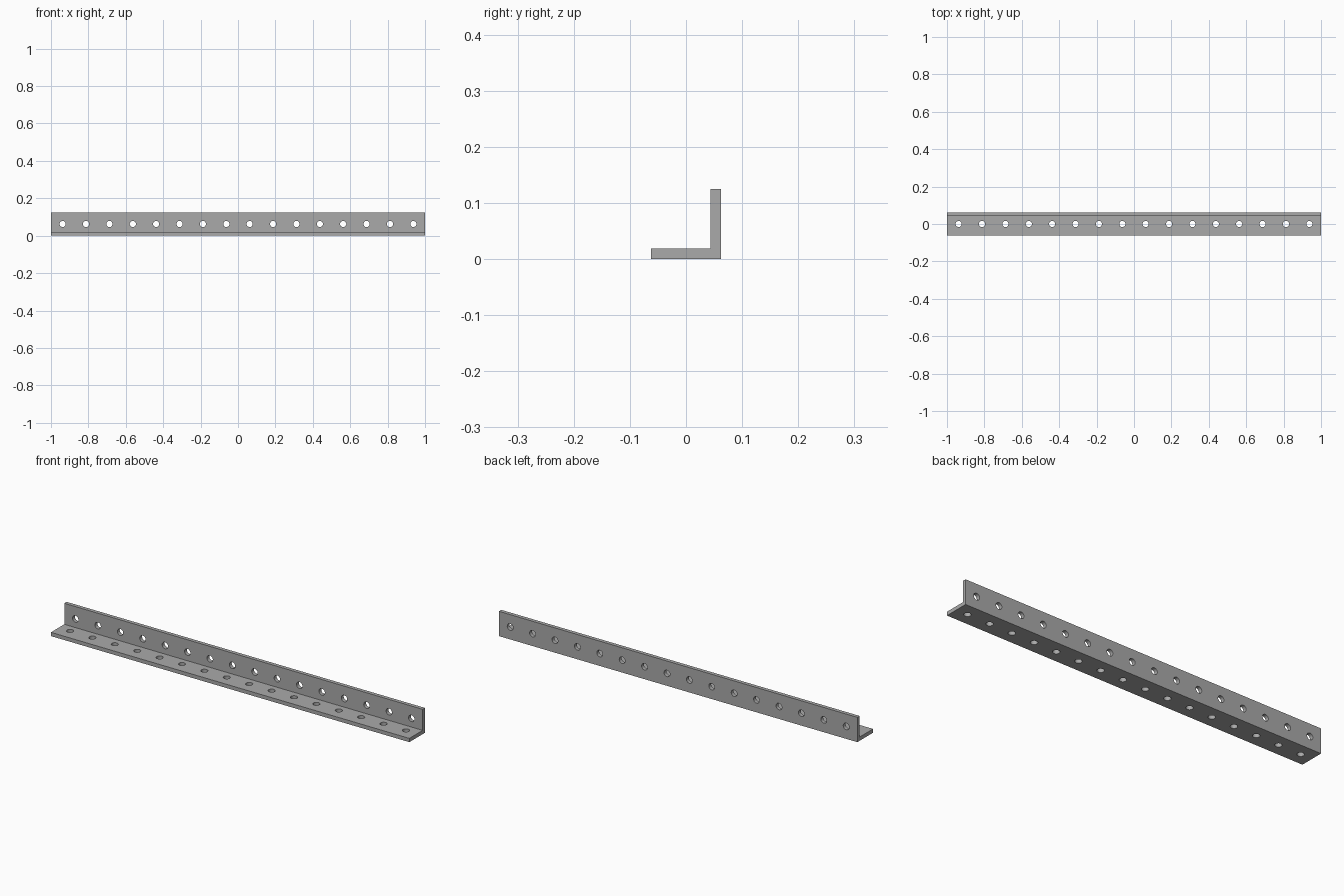
import bpy, bmesh
from math import pi
from mathutils import Matrix, Vector

if "Cube" in bpy.data.objects:
    bpy.data.objects.remove(bpy.data.objects["Cube"], do_unlink=True)

LENGTH, LEG, THICK = 2.0, 0.125, 0.019
HOLES, RADIUS = 16, 0.0165
HALF, PITCH = LEG / 2, LENGTH / HOLES

steel = bpy.data.materials.new("steel_grey")
steel.use_nodes = True
colour = (0.4, 0.4, 0.4, 1)
steel.diffuse_color = colour
steel.node_tree.nodes["Principled BSDF"].inputs["Base Color"].default_value = colour


def make_object(name, bm):
    bmesh.ops.recalc_face_normals(bm, faces=bm.faces)
    mesh = bpy.data.meshes.new(name)
    bm.to_mesh(mesh)
    bm.free()
    mesh.materials.append(steel)
    obj = bpy.data.objects.new(name, mesh)
    bpy.context.collection.objects.link(obj)
    return obj


# L-shaped bar, extruded along x
profile = [(-HALF, 0), (HALF, 0), (HALF, LEG), (HALF - THICK, LEG),
           (HALF - THICK, THICK), (-HALF, THICK)]
bm = bmesh.new()
end = bm.faces.new([bm.verts.new((-LENGTH / 2, y, z)) for y, z in profile])
swept = bmesh.ops.extrude_face_region(bm, geom=[end], use_keep_orig=True)["geom"]
bmesh.ops.translate(bm, vec=(LENGTH, 0, 0),
                    verts=[v for v in swept if isinstance(v, bmesh.types.BMVert)])
angle_bar = make_object("angle_bar", bm)

# Row of round cutters through each leg
bm = bmesh.new()
for i in range(HOLES):
    x = -LENGTH / 2 + PITCH * (i + 0.5)
    for centre, turn in ((Vector((x, 0, THICK / 2)), 0),
                         (Vector((x, HALF - THICK / 2, HALF)), pi / 2)):
        bmesh.ops.create_cone(
            bm, cap_ends=True, segments=24, radius1=RADIUS, radius2=RADIUS,
            depth=THICK * 2,
            matrix=Matrix.Translation(centre) @ Matrix.Rotation(turn, 4, "X"))
cutter = make_object("hole_cutter", bm)
cutter.hide_render = True

# Cut the holes and bake the result
cut = angle_bar.modifiers.new("holes", "BOOLEAN")
cut.operation, cut.solver, cut.object = "DIFFERENCE", "EXACT", cutter
bpy.context.view_layer.objects.active = angle_bar
bpy.ops.object.select_all(action="DESELECT")
angle_bar.select_set(True)
bpy.ops.object.modifier_apply(modifier=cut.name)
bpy.data.objects.remove(cutter, do_unlink=True)
bpy.ops.object.shade_smooth_by_angle()
